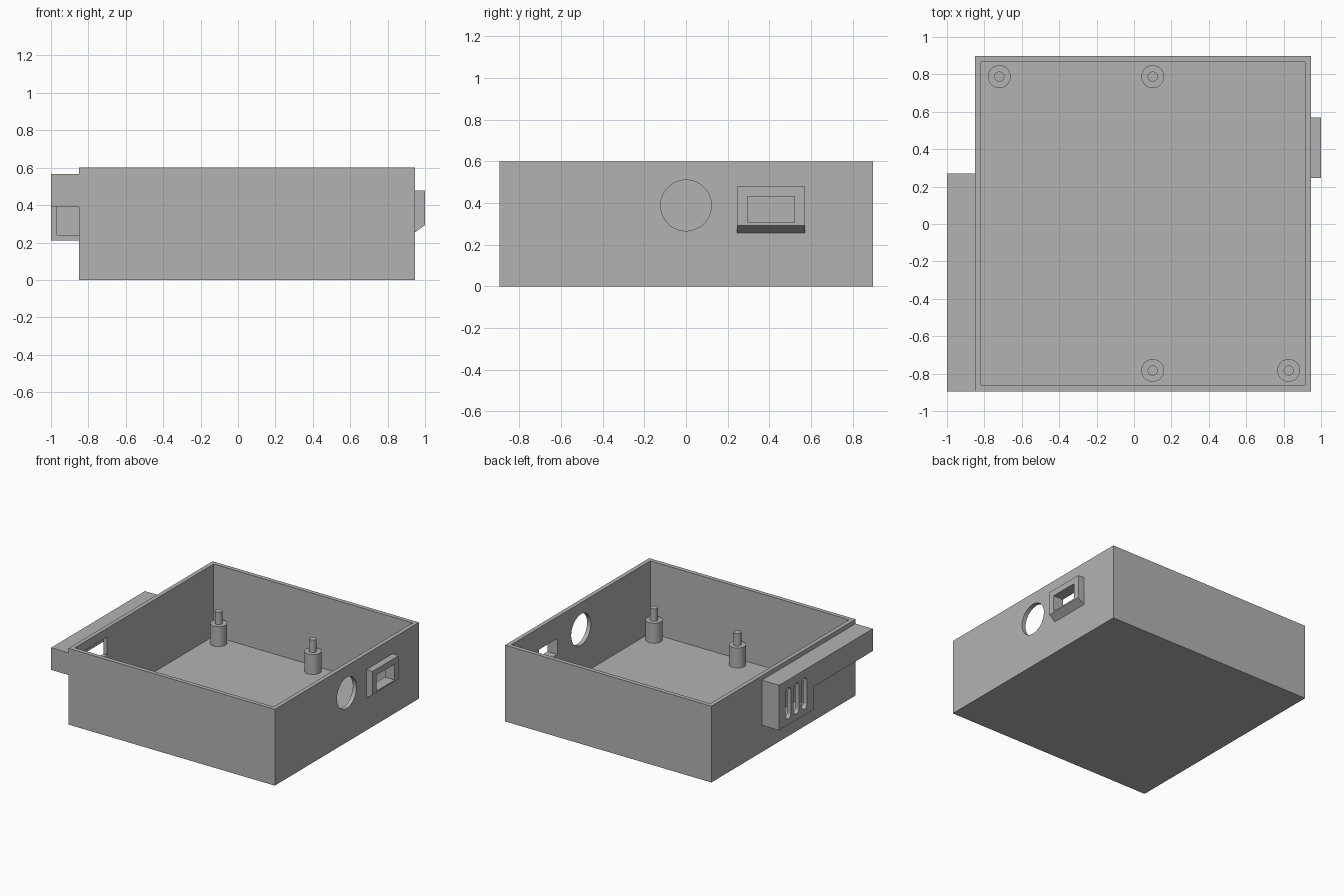
import bpy, bmesh, math
from mathutils import Matrix, Vector

cube = bpy.data.objects.get("Cube")
if cube:
    bpy.data.objects.remove(cube, do_unlink=True)

grey = bpy.data.materials.new("plain grey")
grey.use_nodes = True
colour = (0.45, 0.45, 0.45, 1)
grey.diffuse_color = colour
grey.node_tree.nodes["Principled BSDF"].inputs["Base Color"].default_value = colour

WALL = 0.033
LEFT, RIGHT, FRONT, BACK, TOP = -0.85, 0.947, -0.895, 0.898, 0.6


def finish(name, bm):
    bmesh.ops.recalc_face_normals(bm, faces=bm.faces)
    mesh = bpy.data.meshes.new(name)
    bm.to_mesh(mesh)
    bm.free()
    mesh.materials.append(grey)
    obj = bpy.data.objects.new(name, mesh)
    bpy.context.collection.objects.link(obj)
    return obj


def prism(name, points, axis, start, end):
    """Extrude a flat outline along x (points are y, z) or y (points are x, z)."""
    bm = bmesh.new()
    place = {"x": lambda a, b: (start, a, b), "y": lambda a, b: (a, start, b)}[axis]
    face = bm.faces.new([bm.verts.new(place(a, b)) for a, b in points])
    out = bmesh.ops.extrude_face_region(bm, geom=[face])
    step = Vector((end - start, 0, 0) if axis == "x" else (0, end - start, 0))
    moved = [v for v in out["geom"] if isinstance(v, bmesh.types.BMVert)]
    bmesh.ops.translate(bm, verts=moved, vec=step)
    return finish(name, bm)


def block(name, x, y, z):
    return prism(name, [(y[0], z[0]), (y[1], z[0]), (y[1], z[1]), (y[0], z[1])], "x", *x)


def slot_outline(y, z, radius, half_straight, segments=16):
    """Circle outline, stretched vertically into a slot when half_straight > 0."""
    pts = []
    for end, base in ((half_straight, 0), (-half_straight, math.pi)):
        for i in range(segments + 1):
            if half_straight == 0 and i == segments:
                continue
            a = base + math.pi * i / segments
            pts.append((y + radius * math.cos(a), z + end + radius * math.sin(a)))
    return pts


def cut(obj, cutters):
    for cutter in cutters:
        mod = obj.modifiers.new("cut", "BOOLEAN")
        mod.operation, mod.solver, mod.object = "DIFFERENCE", "EXACT", cutter
        cutter.hide_render = True
    bpy.context.view_layer.update()
    graph = bpy.context.evaluated_depsgraph_get()
    mesh = bpy.data.meshes.new_from_object(obj.evaluated_get(graph))
    obj.modifiers.clear()
    obj.data = mesh
    for cutter in cutters:
        bpy.data.objects.remove(cutter, do_unlink=True)


def smooth(obj):
    bpy.ops.object.select_all(action="DESELECT")
    obj.select_set(True)
    bpy.context.view_layer.objects.active = obj
    bpy.ops.object.shade_smooth_by_angle(angle=math.radians(30))


# Open-topped tray with a round hole, a port hole and a side passage
tray = block("tray", (LEFT, RIGHT), (FRONT, BACK), (0, TOP))
port_y, port_z = (0.295, 0.52), (0.305, 0.43)
cut(tray, [
    block("cavity", (LEFT + WALL, RIGHT - WALL), (FRONT + WALL, BACK - WALL), (WALL, 1)),
    prism("round_hole", slot_outline(0, 0.388, 0.122, 0, 32), "x", 0.8, 1.1),
    block("port_hole", (0.8, 1.1), port_y, port_z),
    block("passage", (-0.9, -0.7), (FRONT + WALL, -0.46), (0.39, 0.532)),
])
smooth(tray)

# Raised frame around the port, bevelled underneath
frame = prism("port_frame", [(RIGHT, 0.255), (1, 0.293), (1, 0.478), (RIGHT, 0.478)],
              "y", 0.245, 0.57)
cut(frame, [block("frame_hole", (0.8, 1.1), port_y, port_z)])

# Hollow side duct, open below its shallow part, with three vent slots
duct = prism("side_duct", [(FRONT, 0.39), (-0.16, 0.39), (-0.16, 0.21),
                           (0.27, 0.21), (0.27, 0.565), (FRONT, 0.565)], "x", -1, LEFT)
cut(duct, [block("duct_hollow", (-1 + WALL, -0.8), (FRONT + WALL, 0.27 - WALL), (0.24, 0.532))]
    + [prism("vent", slot_outline(0.157 - 0.1 * i, 0.38, 0.032, 0.09), "x", -1.1, -0.93)
       for i in range(3)])
smooth(duct)

# Mounting posts, each with a thin pin on top
for i, (x, y) in enumerate([(-0.72, 0.788), (0.1, 0.788), (0.1, -0.783), (0.827, -0.783)]):
    bm = bmesh.new()
    for radius, low, high in ((0.061, WALL - 0.01, 0.19), (0.027, 0.18, 0.288)):
        bmesh.ops.create_cone(bm, cap_ends=True, segments=32, radius1=radius, radius2=radius,
                              depth=high - low,
                              matrix=Matrix.Translation((x, y, (low + high) / 2)))
    smooth(finish(f"mounting_post_{i + 1}", bm))
